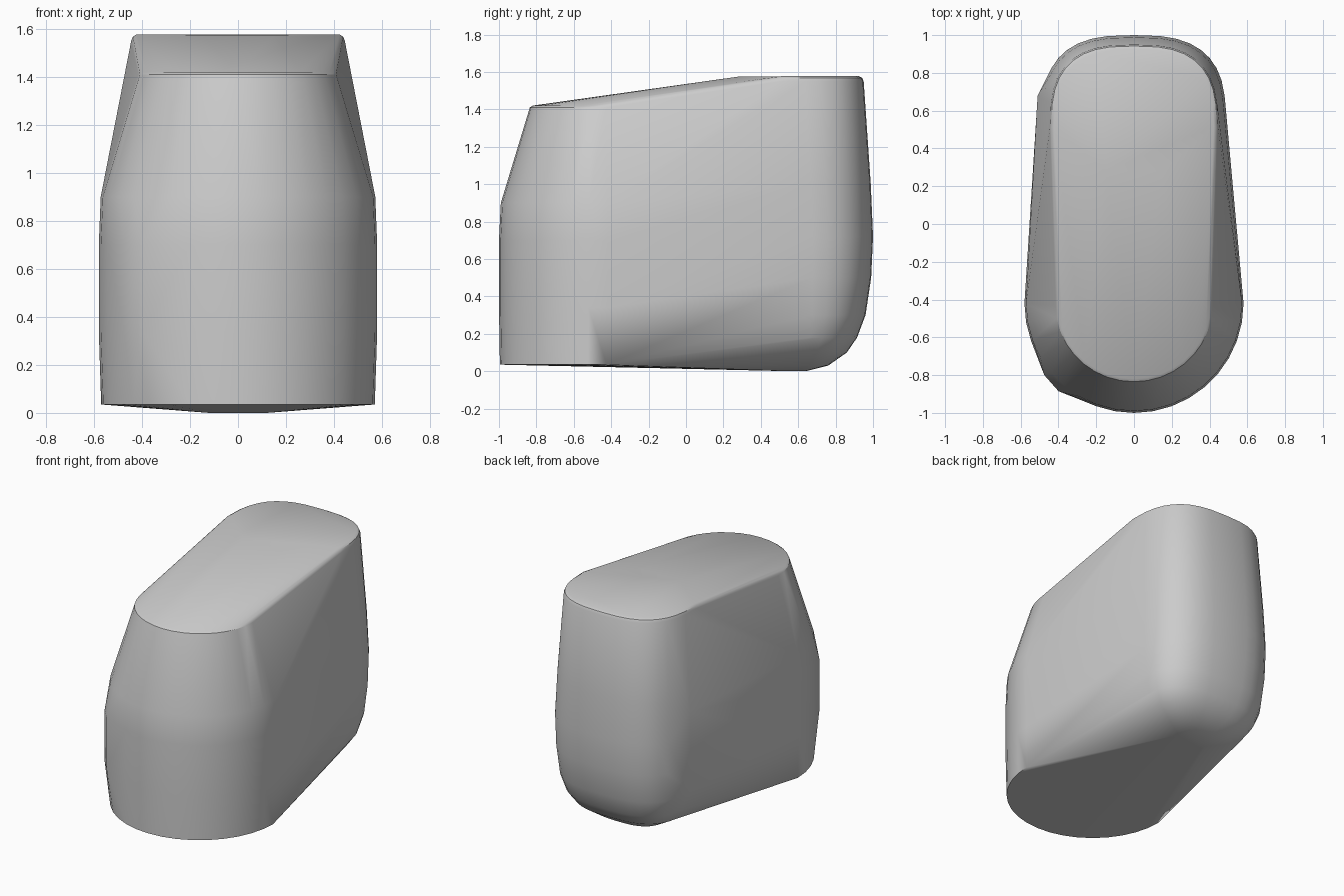
import bpy, bmesh
from math import sin, cos, pi, copysign, radians

cube = bpy.data.objects.get("Cube")
if cube:
    bpy.data.objects.remove(cube, do_unlink=True)


def half_ring(side, z, a, y_end, b, n, steps=18):
    """Half superellipse reaching y_end; side is 1 for back, -1 for front."""
    pts = []
    for i in range(steps + 1):
        t = pi * i / steps
        c, s = cos(t), max(sin(t), 0)
        x = copysign(a * abs(c) ** (2 / n), c)
        pts.append((x, y_end + side * b * (s ** (2 / n) - 1), z))
    return pts


points = []

# Round front: straight wall, then a tapered shoulder up to the lower top edge
for z, a, y, b in [(0.035, 0.57, -0.995, 0.57), (0.34, 0.58, -1.0, 0.58),
                   (0.7, 0.58, -1.0, 0.58), (0.9, 0.572, -0.99, 0.57),
                   (1.41, 0.415, -0.835, 0.405), (1.42, 0.405, -0.82, 0.395)]:
    points += half_ring(-1, z, a, y, b, 2)

# Squarer back: rounded underside, bulged wall and softened top edge
for z, a, y, b in [(0, 0.12, 0.64, 0.08), (0.03, 0.25, 0.76, 0.19),
                   (0.1, 0.37, 0.86, 0.3), (0.18, 0.425, 0.915, 0.35),
                   (0.3, 0.46, 0.96, 0.4), (0.5, 0.48, 0.99, 0.44),
                   (0.72, 0.485, 1.0, 0.45), (1.0, 0.475, 0.988, 0.45),
                   (1.55, 0.445, 0.95, 0.44), (1.568, 0.438, 0.942, 0.43),
                   (1.577, 0.422, 0.925, 0.41)]:
    points += half_ring(1, z, a, y, b, 2.8)

# Start of the level part of the top
points += [(s * 0.15, 0.28, 1.575) for s in (-1, 1)]

# Small flats on one flank
for z in (0.34, 0.7):
    points += [(-0.475, -0.8, z), (-0.4, -0.885, z)]
for z in (0.35, 0.9):
    points.append((-0.51, 0.68, z))

# Wrap all sections in one convex shell
bm = bmesh.new()
for p in points:
    bm.verts.new(p)
bmesh.ops.remove_doubles(bm, verts=bm.verts, dist=0.002)
bmesh.ops.convex_hull(bm, input=bm.verts)
bmesh.ops.delete(bm, geom=[v for v in bm.verts if not v.link_faces], context='VERTS')
bmesh.ops.dissolve_limit(bm, angle_limit=radians(0.5), verts=bm.verts, edges=bm.edges)
bmesh.ops.recalc_face_normals(bm, faces=bm.faces)
mesh = bpy.data.meshes.new("rounded_body")
bm.to_mesh(mesh)
bm.free()
body = bpy.data.objects.new("rounded_body", mesh)
bpy.context.collection.objects.link(body)

# Single plain grey
grey = bpy.data.materials.new("light_grey")
grey.use_nodes = True
colour = (0.6, 0.6, 0.6, 1)
grey.diffuse_color = colour
grey.node_tree.nodes["Principled BSDF"].inputs["Base Color"].default_value = colour
mesh.materials.append(grey)

# Smooth shading with crisp edges at the base and top
bpy.ops.object.select_all(action='DESELECT')
body.select_set(True)
bpy.context.view_layer.objects.active = body
bpy.ops.object.shade_smooth_by_angle(angle=radians(30))
